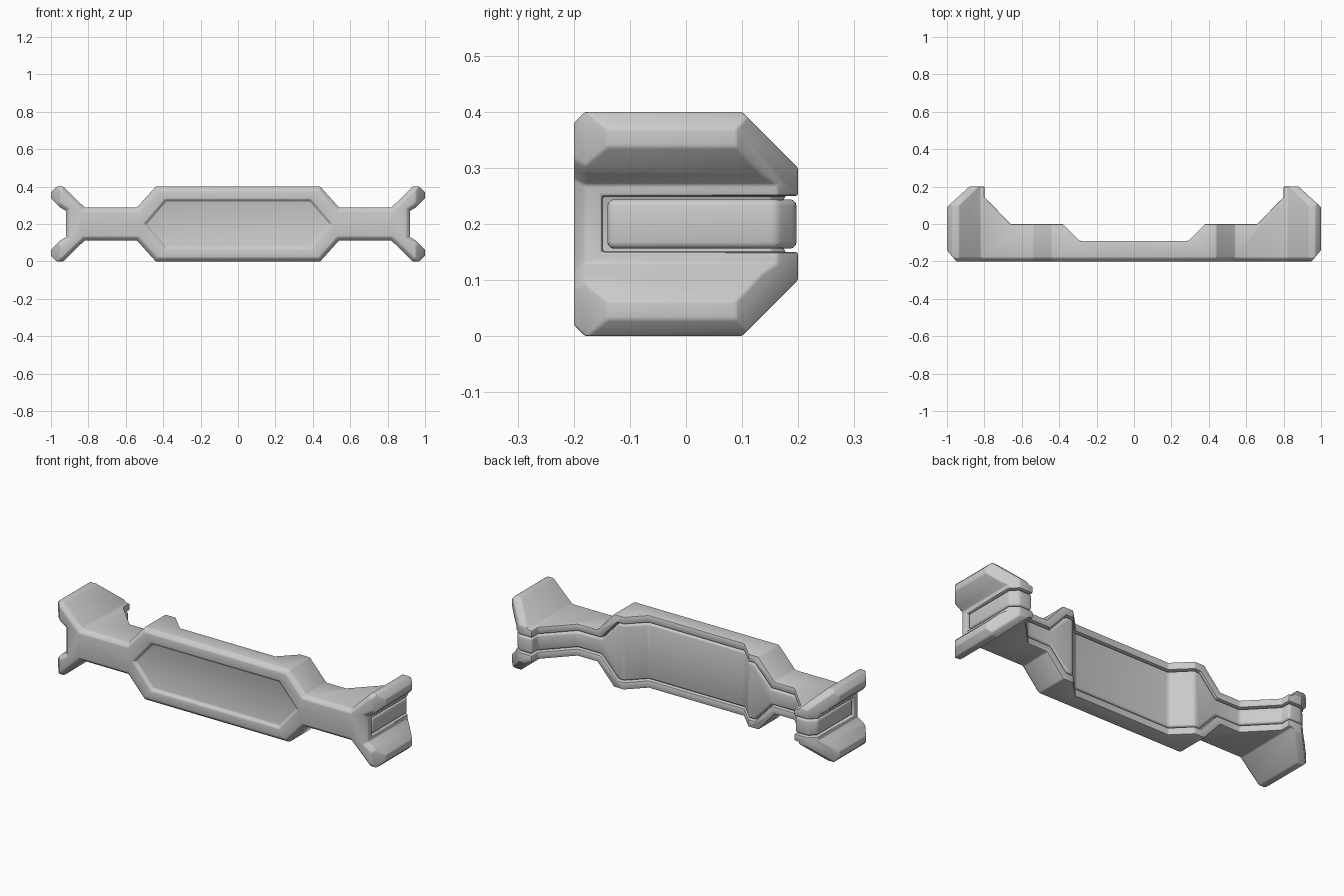
import bpy, bmesh, math
from mathutils import Vector

cube = bpy.data.objects.get("Cube")
if cube:
    bpy.data.objects.remove(cube, do_unlink=True)

MID = 0.2  # height of the horizontal symmetry plane

grey = bpy.data.materials.new("light_grey")
grey.use_nodes = True
grey.diffuse_color = (0.6, 0.6, 0.6, 1)
grey.node_tree.nodes["Principled BSDF"].inputs["Base Color"].default_value = (0.6, 0.6, 0.6, 1)


def four_way(quarter):
    """Mirror a quarter outline, centre to end, into a closed loop."""
    half = quarter + [(x, -h) for x, h in reversed(quarter)]
    return two_way(half)


def two_way(half):
    """Mirror a half outline across x = 0 into a closed loop."""
    return half + [(-x, v) for x, v in reversed(half)]


def inset(loop, d):
    """Move every edge of a closed outline inward by d."""
    pts = [Vector(p) for p in loop]
    n = len(pts)
    area = sum(pts[i - 1].x * pts[i].y - pts[i].x * pts[i - 1].y for i in range(n))
    side = math.copysign(1, area)
    out = []
    for i in range(n):
        a = (pts[i] - pts[i - 1]).normalized()
        b = (pts[(i + 1) % n] - pts[i]).normalized()
        na, nb = Vector((-a.y, a.x)) * side, Vector((-b.y, b.x)) * side
        out.append(tuple(pts[i] + (na + nb) * d / (1 + na.dot(nb))))
    return out


def loft(name, sections, place):
    """Solid through outlines given as (depth, loop)."""
    bm = bmesh.new()
    rings = [[bm.verts.new(place(u, v, d)) for u, v in loop] for d, loop in sections]
    n = len(rings[0])
    for lo, hi in zip(rings, rings[1:]):
        for i in range(n):
            j = (i + 1) % n
            bm.faces.new((lo[i], lo[j], hi[j], hi[i]))
    bm.faces.new(rings[0])
    bm.faces.new(rings[-1])
    bmesh.ops.recalc_face_normals(bm, faces=bm.faces)
    mesh = bpy.data.meshes.new(name)
    bm.to_mesh(mesh)
    bm.free()
    mesh.materials.append(grey)
    obj = bpy.data.objects.new(name, mesh)
    bpy.context.collection.objects.link(obj)
    return obj


def along_y(x, h, y):
    return (x, y, MID + h)


def along_z(x, y, h):
    return (x, y, MID + h)


def along_x(y, h, x):
    return (x, y, MID + h)


def apply(obj, mod):
    bpy.context.view_layer.objects.active = obj
    bpy.ops.object.modifier_apply(modifier=mod.name)


def combine(obj, tool, operation):
    mod = obj.modifiers.new("cut", "BOOLEAN")
    mod.operation, mod.solver, mod.object = operation, "EXACT", tool
    apply(obj, mod)
    bpy.data.objects.remove(tool, do_unlink=True)


def soften(obj, width, segments):
    mod = obj.modifiers.new("soft_edges", "BEVEL")
    mod.width, mod.segments, mod.limit_method = width, segments, "ANGLE"
    mod.angle_limit = math.radians(25)
    apply(obj, mod)
    bpy.ops.object.select_all(action="DESELECT")
    obj.select_set(True)
    bpy.ops.object.shade_smooth_by_angle(angle=math.radians(35))


# Outlines: front face, plan and the path followed by the back strip
front = four_way([(0.44, 0.2), (0.54, 0.088), (0.82, 0.088), (0.935, 0.2), (0.97, 0.2),
                  (1.0, 0.17), (1.0, 0.137), (0.95, 0.088), (0.92, 0.07)])
back_edge = [(0.88, 0.2), (0.8, 0.2), (0.8, 0.145), (0.66, 0), (0.38, 0), (0.29, -0.09)]
plan = two_way([(0.94, -0.212), (1.02, -0.116), (1.02, 0.072)] + back_edge)


def strip_path(front_y):
    return two_way([(0.92, front_y), (0.92, 0.163)] + back_edge)


def strip_outline(gap):
    return four_way([(0.42 - gap / 2, 0.16 - gap), (0.52 - gap / 2, 0.05 - gap), (1.1, 0.05 - gap)])


# Main frame: front outline with chamfered front edge, trimmed in plan and in side view
frame = loft("frame", [(-0.2, inset(front, 0.02)), (-0.18, front), (0.3, front)], along_y)
combine(frame, loft("plan_trim", [(-0.3, plan), (0.3, plan)], along_z), "INTERSECT")
side = [(-0.3, -0.21), (0.09, -0.21), (0.21, -0.09), (0.21, 0.09), (0.09, 0.21), (-0.3, 0.21)]
combine(frame, loft("side_trim", [(-1.1, side), (1.1, side)], along_x), "INTERSECT")

# Channel wrapped along the back and around both ends
channel = loft("channel", [(-0.15, strip_outline(0)), (0.3, strip_outline(0))], along_y)
floor = inset(strip_path(-0.3), 0.025)
combine(channel, loft("channel_floor", [(-0.3, floor), (0.3, floor)], along_z), "DIFFERENCE")
combine(frame, channel, "DIFFERENCE")

# Sunken front panel
panel = four_way([(0.39, 0.133), (0.505, 0)])
panel = [p for i, p in enumerate(panel) if p != panel[i - 1]]
combine(frame, loft("panel_cut", [(-0.22, panel), (-0.2, panel), (-0.185, inset(panel, 0.012))],
                    along_y), "DIFFERENCE")
soften(frame, 0.005, 2)

# Padded strip lying in the channel
strip = loft("back_strip", [(-0.14, strip_outline(0.006)), (0.3, strip_outline(0.006))], along_y)
path = inset(strip_path(-0.145), 0.003)
combine(strip, loft("strip_trim", [(-0.3, path), (0.3, path)], along_z), "INTERSECT")
soften(strip, 0.012, 3)
